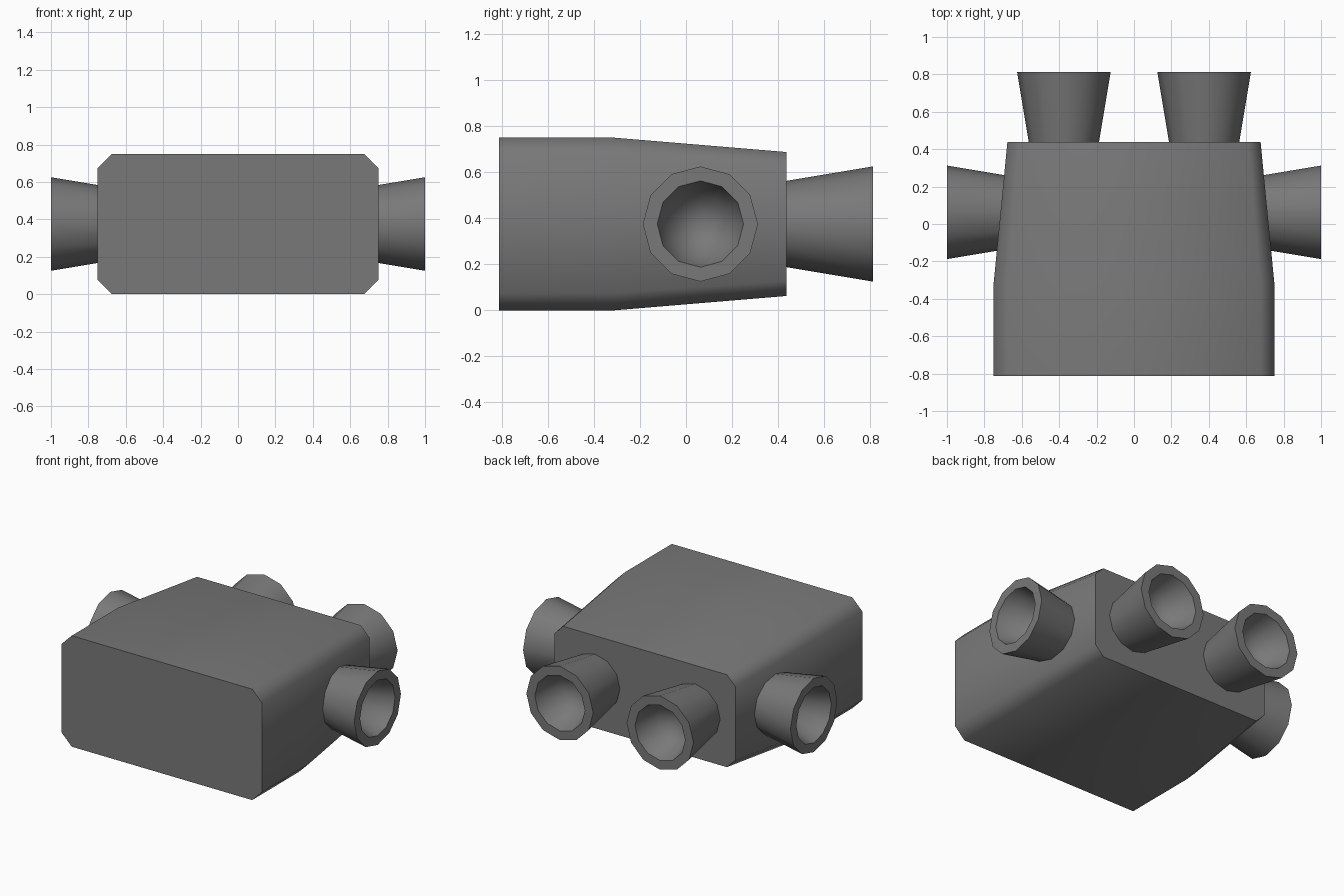
import bpy, math
from mathutils import Matrix

if "Cube" in bpy.data.objects:
    bpy.data.objects.remove(bpy.data.objects["Cube"])

grey = bpy.data.materials.new("dark grey metal")
grey.diffuse_color = (0.19, 0.19, 0.19, 1)
grey.use_nodes = True
grey.node_tree.nodes["Principled BSDF"].inputs["Base Color"].default_value = grey.diffuse_color


def make_object(name, verts, faces, matrix=Matrix()):
    me = bpy.data.meshes.new(name)
    me.from_pydata(verts, [], faces)
    me.materials.append(grey)
    ob = bpy.data.objects.new(name, me)
    bpy.context.collection.objects.link(ob)
    ob.matrix_world = matrix
    bpy.ops.object.select_all(action='DESELECT')
    ob.select_set(True)
    bpy.context.view_layer.objects.active = ob
    bpy.ops.object.mode_set(mode='EDIT')
    bpy.ops.mesh.select_all(action='SELECT')
    bpy.ops.mesh.normals_make_consistent(inside=False)
    bpy.ops.object.mode_set(mode='OBJECT')
    bpy.ops.object.shade_smooth_by_angle(angle=math.radians(55))
    return ob


def bridge(rings, n):
    return [(r * n + i, r * n + (i + 1) % n, (r + 1) * n + (i + 1) % n, (r + 1) * n + i)
            for r in range(rings - 1) for i in range(n)]


# Body: chamfered box section, straight at the front and tapering to the back
verts = []
sections = [(-0.8125, 0.75, 0.375, 0.075), (-0.3125, 0.75, 0.375, 0.075),
            (0.4375, 0.677, 0.3125, 0.065)]
for y, w, h, c in sections:
    for x, z in [(w - c, h), (w, h - c), (w, c - h), (w - c, -h),
                 (c - w, -h), (-w, c - h), (-w, h - c), (c - w, h)]:
        verts.append((x, y, z + 0.375))
make_object("body", verts, bridge(3, 8) + [tuple(range(8)), tuple(range(16, 24))])


# Nozzle: flared twelve-sided cone with a flat lip and hollow mouth, along +z
def nozzle(name, matrix):
    n = 12
    profile = [(0.1875, 0), (0.25, 0.375), (0.1875, 0.375), (0.13, 0.205)]
    pts = [(r * math.cos(2 * math.pi * i / n), r * math.sin(2 * math.pi * i / n), z)
           for r, z in profile for i in range(n)]
    pts.append((0, 0, 0.155))
    last = (len(profile) - 1) * n
    faces = bridge(len(profile), n) + [tuple(range(n))]
    faces += [(last + i, last + (i + 1) % n, len(pts) - 1) for i in range(n)]
    make_object(name, pts, faces, matrix)


# Two nozzles at the back, one on each side
for side, word in ((-1, "left"), (1, "right")):
    nozzle("back_nozzle_" + word, Matrix.Translation((side * 0.375, 0.4375, 0.375))
           @ Matrix.Rotation(-math.pi / 2, 4, 'X'))
    nozzle("side_nozzle_" + word, Matrix.Translation((side * 0.625, 0.0625, 0.375))
           @ Matrix.Rotation(side * math.pi / 2, 4, 'Y'))
